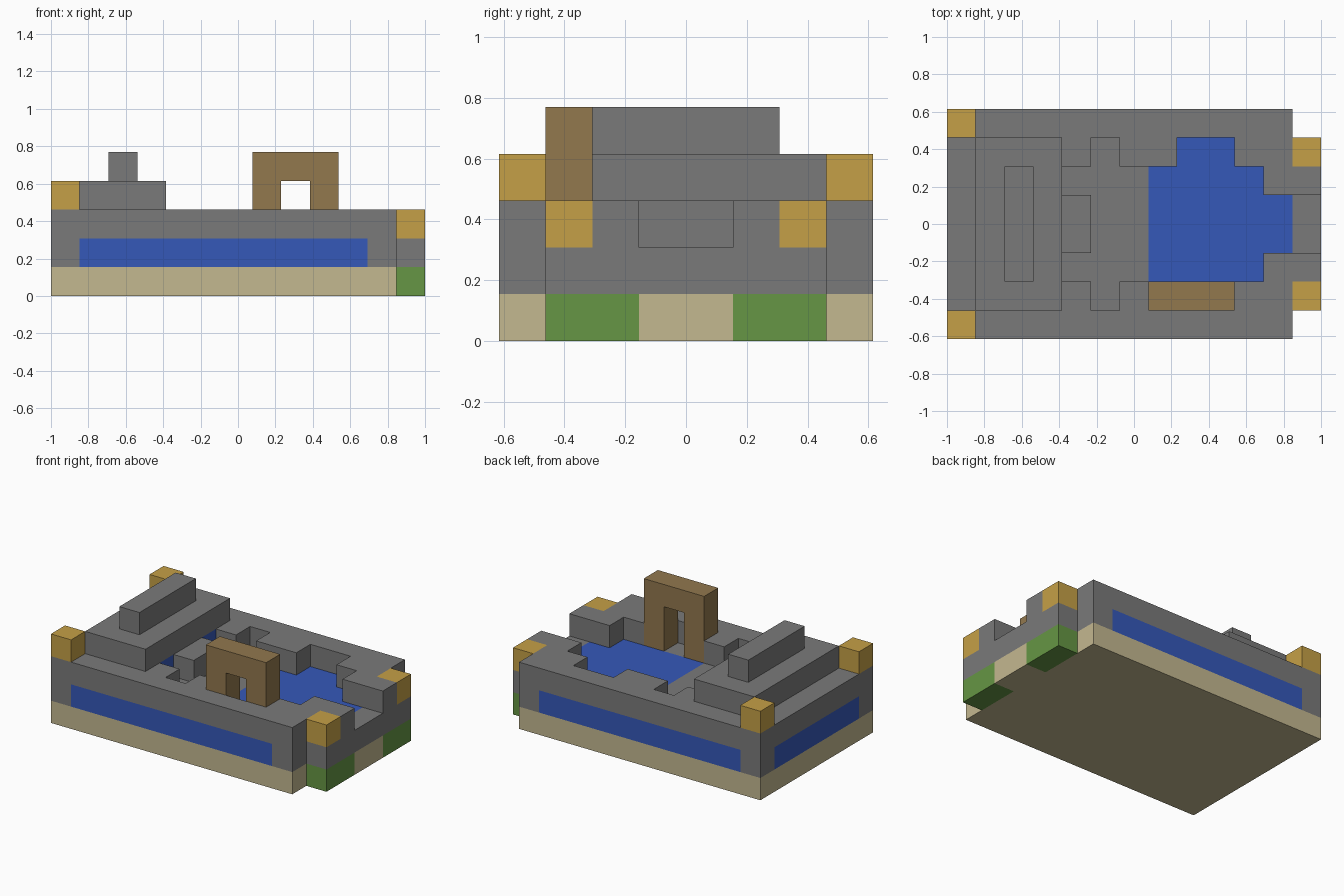
import bpy
import bmesh
from mathutils import Vector

cube = bpy.data.objects.get("Cube")
if cube:
    bpy.data.objects.remove(cube, do_unlink=True)

UNIT = 2 / 13
CENTRE = Vector((6.5, 4, 0))


def material(name, r, g, b):
    m = bpy.data.materials.new(name)
    m.use_nodes = True
    m.diffuse_color = (r, g, b, 1)
    bsdf = m.node_tree.nodes["Principled BSDF"]
    bsdf.inputs["Base Color"].default_value = (r, g, b, 1)
    bsdf.inputs["Roughness"].default_value = 0.9
    return m


stone = material("stone_grey", 0.195, 0.195, 0.195)
water = material("water_blue", 0.036, 0.098, 0.485)
gold = material("gold", 0.56, 0.352, 0.063)
sand = material("sand", 0.55, 0.48, 0.28)
grass = material("grass_green", 0.133, 0.305, 0.058)
wood = material("wood_brown", 0.287, 0.188, 0.076)

cells = {}   # block position -> part name
parts = {}   # part name -> material


def fill(name, mat, xs, ys, zs):
    """Fill inclusive ranges of blocks; name None carves them away."""
    if name:
        parts[name] = mat
    for x in range(xs[0], xs[1] + 1):
        for y in range(ys[0], ys[1] + 1):
            for z in range(zs[0], zs[1] + 1):
                if name:
                    cells[x, y, z] = name
                else:
                    cells.pop((x, y, z), None)


def carve(xs, ys, zs):
    fill(None, None, xs, ys, zs)


# Ground slab with the porch in front of the gate
fill("ground_slab", sand, (0, 11), (0, 7), (0, 0))
fill("porch_ground", sand, (12, 12), (3, 4), (0, 0))

# Stone body and porch
fill("stone_walls", stone, (0, 11), (0, 7), (1, 2))
fill("stone_porch", stone, (12, 12), (1, 6), (1, 2))
carve((12, 12), (3, 4), (2, 2))

# Courtyard with its dais, and the pool basin
carve((4, 10), (2, 5), (2, 2))
carve((11, 11), (3, 4), (2, 2))
carve((8, 9), (6, 6), (2, 2))
fill("dais", stone, (4, 4), (3, 4), (2, 2))
fill("pool", water, (7, 10), (2, 5), (1, 1))
fill("pool", water, (8, 9), (6, 6), (1, 1))
fill("pool", water, (11, 11), (3, 4), (1, 1))
fill("inner_panel", water, (3, 3), (2, 5), (2, 2))

# Blue bands along the outer walls
fill("left_band", water, (0, 0), (1, 6), (1, 1))

# Details mirrored across the long axis
for side, y in (("front", lambda n: n), ("back", lambda n: 7 - n)):
    def row(a, b):
        return tuple(sorted((y(a), y(b))))
    fill(side + "_band", water, (1, 10), row(0, 0), (1, 1))
    fill(side + "_grass", grass, (12, 12), row(1, 2), (0, 0))
    fill(side + "_gate_post_cap", gold, (12, 12), row(1, 1), (2, 2))
    fill(side + "_corner_cap", gold, (0, 0), row(0, 0), (3, 3))
    carve((5, 5), row(1, 1), (2, 2))

# Stepped tower
fill("tower_base", stone, (1, 3), (1, 6), (3, 3))
fill("tower_top", stone, (2, 2), (2, 5), (4, 4))

# Wooden arch standing in the pool edge
fill("arch", wood, (7, 9), (1, 1), (2, 4))
carve((8, 8), (1, 1), (2, 3))

# Build one mesh per part from the exposed block faces
AXES = [Vector(v) for v in ((1, 0, 0), (0, 1, 0), (0, 0, 1))]
for name, mat in parts.items():
    bm = bmesh.new()
    for cell, owner in cells.items():
        if owner != name:
            continue
        middle = Vector(cell) + Vector((0.5, 0.5, 0.5))
        for i in range(3):
            for sign in (1, -1):
                n = AXES[i] * sign
                if tuple(int(c + d) for c, d in zip(cell, n)) in cells:
                    continue
                u = AXES[(i + 1) % 3] / 2
                v = AXES[(i + 2) % 3] / 2 * sign
                face = middle + n / 2
                corners = (face - u - v, face + u - v, face + u + v, face - u + v)
                bm.faces.new([bm.verts.new((c - CENTRE) * UNIT) for c in corners])
    bmesh.ops.remove_doubles(bm, verts=bm.verts[:], dist=UNIT / 100)
    mesh = bpy.data.meshes.new(name)
    bm.to_mesh(mesh)
    bm.free()
    mesh.materials.append(mat)
    bpy.context.scene.collection.objects.link(bpy.data.objects.new(name, mesh))
